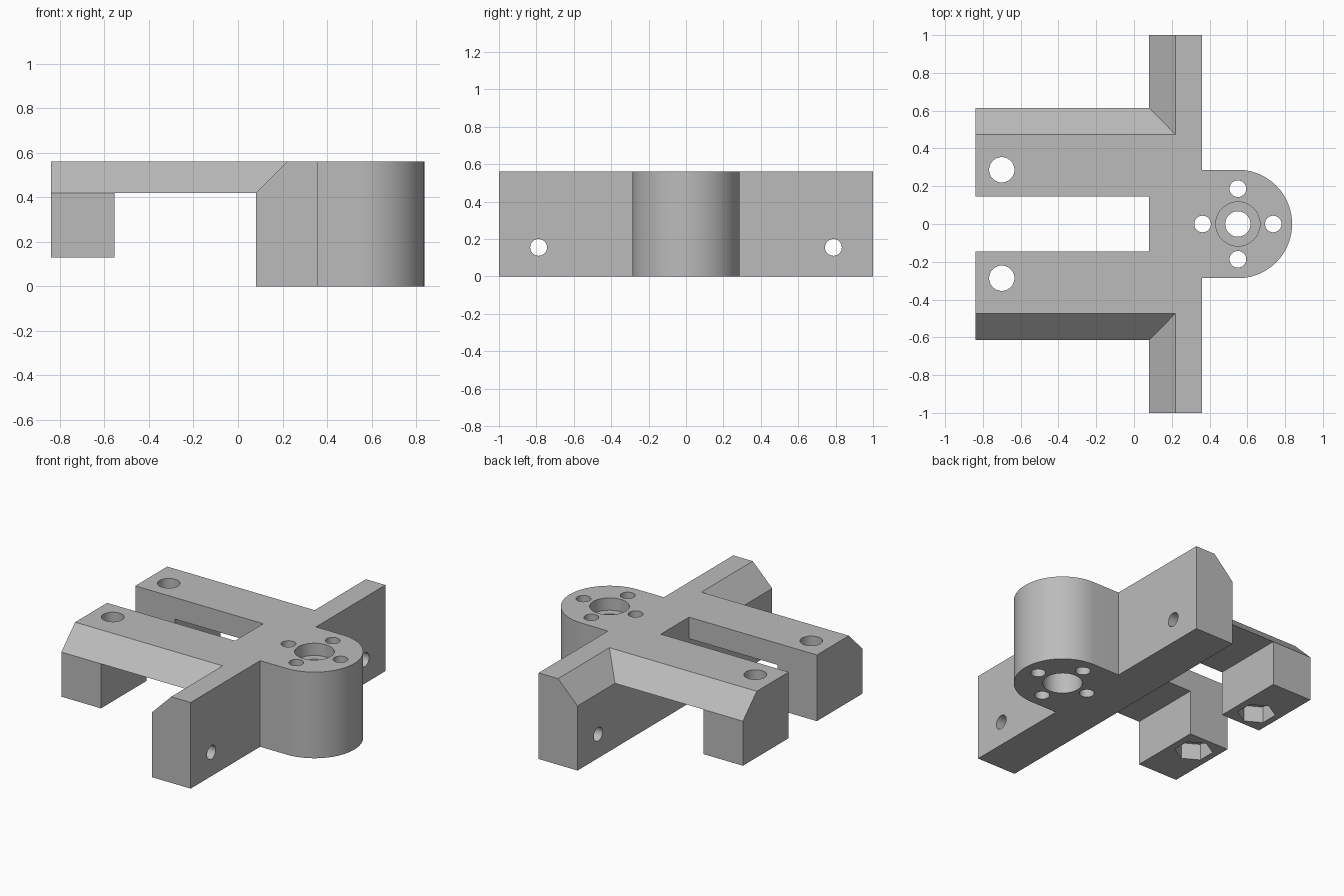
import bpy, bmesh, math
from mathutils import Matrix, Vector

cube = bpy.data.objects.get("Cube")
if cube:
    bpy.data.objects.remove(cube, do_unlink=True)

HEIGHT = 0.56
LEDGE = 0.42

grey = bpy.data.materials.new("plain_grey")
grey.use_nodes = True
colour = (0.5, 0.5, 0.5, 1)
grey.diffuse_color = colour
grey.node_tree.nodes["Principled BSDF"].inputs["Base Color"].default_value = colour


def prism(name, outline, start, end, axis="z"):
    """Extrude a closed 2D outline along z, or along x (outline in y, z), or y (outline in x, z)."""
    place = {"z": lambda a, b, h: (a, b, h),
             "x": lambda a, b, h: (h, a, b),
             "y": lambda a, b, h: (a, h, b)}[axis]
    bm = bmesh.new()
    face = bm.faces.new([bm.verts.new(place(a, b, start)) for a, b in outline])
    moved = bmesh.ops.extrude_face_region(bm, geom=[face])["geom"]
    shift = Vector(place(0, 0, end - start))
    bmesh.ops.translate(bm, vec=shift, verts=[v for v in moved if isinstance(v, bmesh.types.BMVert)])
    bmesh.ops.recalc_face_normals(bm, faces=bm.faces)
    mesh = bpy.data.meshes.new(name)
    bm.to_mesh(mesh)
    bm.free()
    mesh.materials.append(grey)
    obj = bpy.data.objects.new(name, mesh)
    bpy.context.collection.objects.link(obj)
    return obj


def circle(a, b, r, sides=48, first=0.0, sweep=math.tau):
    steps = sides if sweep == math.tau else sides - 1
    return [(a + r * math.cos(first + sweep * i / steps),
             b + r * math.sin(first + sweep * i / steps)) for i in range(sides)]


def box(a0, a1, b0, b1):
    return [(a0, b0), (a1, b0), (a1, b1), (a0, b1)]


def combine(target, tool, operation):
    mod = target.modifiers.new(tool.name, "BOOLEAN")
    mod.operation = operation
    mod.solver = "EXACT"
    mod.object = tool
    bpy.context.view_layer.objects.active = target
    bpy.ops.object.modifier_apply(modifier=mod.name)
    bpy.data.objects.remove(tool, do_unlink=True)


# Cross bar with a chamfered rear top edge
bracket = prism("bracket", [(0.08, 0), (0.36, 0), (0.36, HEIGHT), (0.22, HEIGHT), (0.08, LEDGE)],
                -1, 1, "y")

# Square shoulder between the arms
combine(bracket, prism("shoulder", box(0.08, 0.3, -0.3, 0.3), 0.2, HEIGHT), "UNION")

# Arms with a chamfered outer edge and a foot at the end
for side in (-1, 1):
    profile = [(0.145, 0.13), (0.615, 0.13), (0.615, LEDGE), (0.473, HEIGHT), (0.145, HEIGHT)]
    arm = prism("arm", [(side * y, z) for y, z in profile], -0.84, 0.3, "x")
    combine(arm, prism("arm_gap", box(-0.555, 0.08, -0.8, 0.8), 0, LEDGE), "DIFFERENCE")
    combine(bracket, arm, "UNION")

# Rounded boss
boss_outline = [(0.3, -0.287)] + circle(0.55, 0, 0.287, 49, -math.pi / 2, math.pi) + [(0.3, 0.287)]
combine(bracket, prism("boss", boss_outline, 0, HEIGHT), "UNION")

# Boss bore: through hole with a recess at each end
holes = [prism("bore", circle(0.55, 0, 0.067), -0.1, 0.7),
         prism("top_recess", circle(0.55, 0, 0.117), 0.48, 0.7),
         prism("bottom_recess", circle(0.55, 0, 0.117), -0.1, 0.36)]

# Four screw holes around the bore
for i in range(4):
    turn = i * math.pi / 2
    holes.append(prism("screw_hole", circle(0.55 + 0.187 * math.cos(turn), 0.187 * math.sin(turn),
                                            0.044, 32), -0.1, 0.7))

# Arm bolt holes with hexagonal nut pockets, and cross bar holes
for side in (-1, 1):
    holes.append(prism("bolt_hole", circle(-0.7, side * 0.287, 0.067), 0, 0.7))
    holes.append(prism("nut_pocket", circle(-0.7, side * 0.287, 0.113, 6, math.pi / 6), 0, 0.235))
    holes.append(prism("bar_hole", circle(side * 0.788, 0.155, 0.045, 32), 0, 0.5, "x"))

for hole in holes:
    combine(bracket, hole, "DIFFERENCE")

# Smooth the round walls and keep the edges sharp
bpy.ops.object.select_all(action="DESELECT")
bracket.select_set(True)
bpy.context.view_layer.objects.active = bracket
bpy.ops.object.shade_smooth_by_angle(angle=math.radians(25))
